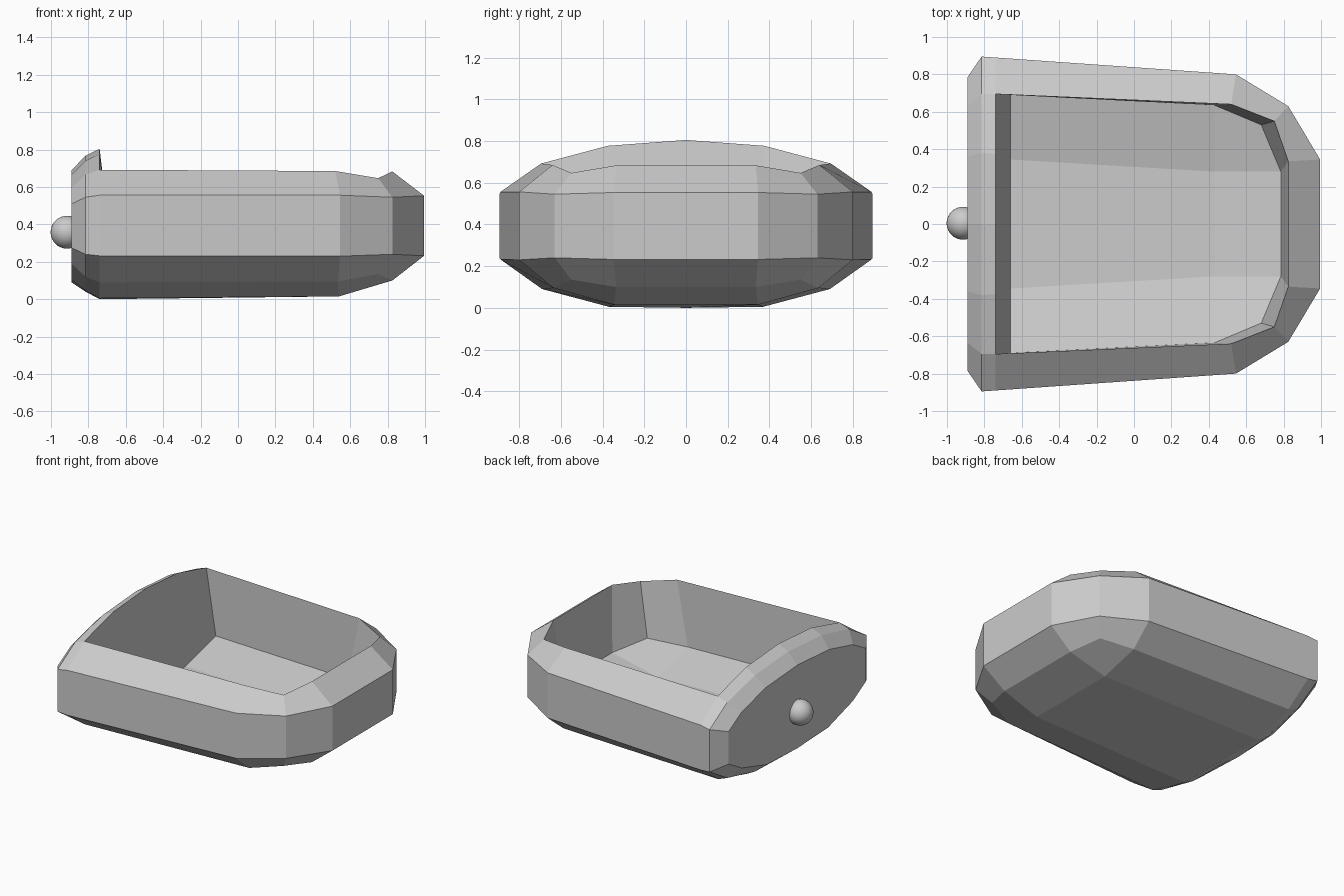
import bpy, bmesh

if "Cube" in bpy.data.objects:
    bpy.data.objects.remove(bpy.data.objects["Cube"])

bm = bmesh.new()
cache = {}


def vert(p):
    key = tuple(round(c, 4) + 0.0 for c in p)
    if key not in cache:
        cache[key] = bm.verts.new(key)
    return cache[key]


def face(*pts):
    """Add a face and its mirror image across y = 0."""
    bm.faces.new([vert(p) for p in pts])
    bm.faces.new([vert((x, -y, z)) for x, y, z in reversed(pts)])


def strip(a, b):
    for i in range(len(a) - 1):
        face(a[i], a[i + 1], b[i + 1], b[i])


# half cross-sections at the back, bottom centre up to the crest
r0 = [(-.89, y, z) for y, z in [(0, .09), (.35, .105), (.635, .19), (.785, .275),
                                (.785, .51), (.635, .595), (.36, .665), (0, .69)]]
r1 = [(-.815, y, z) for y, z in [(0, .04), (.375, .045), (.695, .12), (.895, .24),
                                 (.895, .545), (.695, .665), (.38, .74), (0, .767)]]
r2 = [(-.74, y, z) for y, z in [(0, 0), (.37, .005), (.69, .09), (.89, .232),
                                (.89, .556), (.695, .692), (.375, .777), (0, .805)]]
# section where the rounded nose begins, bottom up to the open rim
r3 = [(.54, 0, .015), (.54, .345, .015), (.535, .635, .095), (.545, .8, .23),
      (.545, .8, .556), (.52, .64, .685)]
strip(r0, r1)
strip(r1, r2)
strip(r2[:6], r3)

# flat back plate
bm.faces.new([vert(p) for p in r0] +
             [vert((x, -y, z)) for x, y, z in reversed(r0[1:-1])])

# rounded nose: corner column, side column, centre column (bottom up)
corner = [(.75, .55, .135), (.825, .63, .24), (.825, .63, .545), (.75, .55, .647)]
side = [(.825, .335, .10), (.995, .345, .232), (.995, .345, .553), (.825, .335, .683)]
mid = [(x, 0, z) for x, y, z in side]
strip(r3[2:], corner)
strip(corner, side)
strip(side, mid)
face(r3[1], r3[2], corner[0], side[0])
face(r3[0], r3[1], side[0], mid[0])

# inner walls from the rim down to the floor
rim = [r2[7], r2[6], r2[5], r3[5], corner[3], side[3], mid[3]]
floor = [(-.66, 0, .13), (-.66, .345, .135), (-.66, .69, .222), (.43, .635, .225),
         (.68, .53, .262), (.785, .28, .225), (.785, 0, .225)]
strip(rim, floor)

# creased floor
e0, e1 = (.43, 0, .142), (.43, .28, .145)
face(floor[0], floor[1], e1, e0)
face(floor[1], floor[2], floor[3], e1)
face(e1, floor[3], floor[4], floor[5])
face(e0, e1, floor[5], floor[6])

bmesh.ops.recalc_face_normals(bm, faces=bm.faces)
mesh = bpy.data.meshes.new("tray_body")
bm.to_mesh(mesh)
bm.free()
bpy.context.collection.objects.link(bpy.data.objects.new("tray_body", mesh))

# round knob on the back plate
bpy.ops.mesh.primitive_uv_sphere_add(segments=32, ring_count=16, radius=.088,
                                     location=(-.914, .004, .358))
knob = bpy.context.object
knob.name = "back_knob"
bpy.ops.object.shade_smooth()
